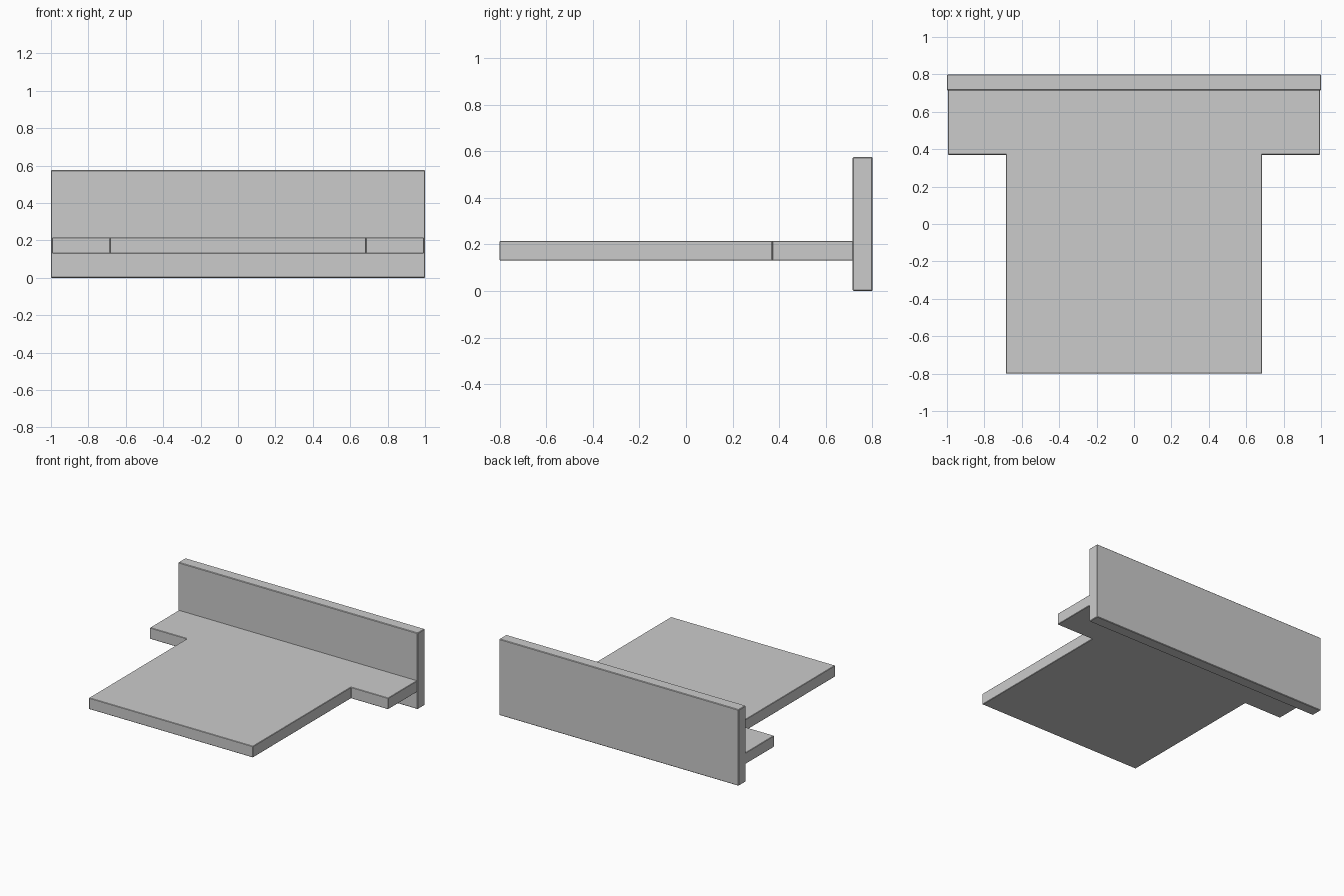
import bpy, bmesh

if "Cube" in bpy.data.objects:
    bpy.data.objects.remove(bpy.data.objects["Cube"])


def slab(name, outline, z0, z1, bevel=0.004):
    """Extrude a flat xy outline from z0 to z1, with finely eased edges."""
    bm = bmesh.new()
    face = bm.faces.new([bm.verts.new((x, y, z0)) for x, y in outline])
    ext = bmesh.ops.extrude_face_region(bm, geom=[face])
    verts = [v for v in ext["geom"] if isinstance(v, bmesh.types.BMVert)]
    bmesh.ops.translate(bm, verts=verts, vec=(0, 0, z1 - z0))
    bmesh.ops.recalc_face_normals(bm, faces=bm.faces[:])
    mesh = bpy.data.meshes.new(name)
    bm.to_mesh(mesh)
    bm.free()
    obj = bpy.data.objects.new(name, mesh)
    bpy.context.collection.objects.link(obj)
    mod = obj.modifiers.new("eased_edges", "BEVEL")
    mod.width = bevel
    mod.segments = 1
    return obj


def mirrored(half):
    """Complete a right-hand half outline across x = 0."""
    return half + [(-x, y) for x, y in reversed(half)]


# Upright back panel
slab("back_panel", mirrored([(1.0, 0.715), (1.0, 0.8)]), 0.0, 0.575)

# T-shaped shelf board with side wings against the panel
slab("shelf_board",
     mirrored([(0.685, -0.8), (0.685, 0.37), (0.995, 0.37), (0.995, 0.717)]),
     0.13, 0.215, 0.003)
